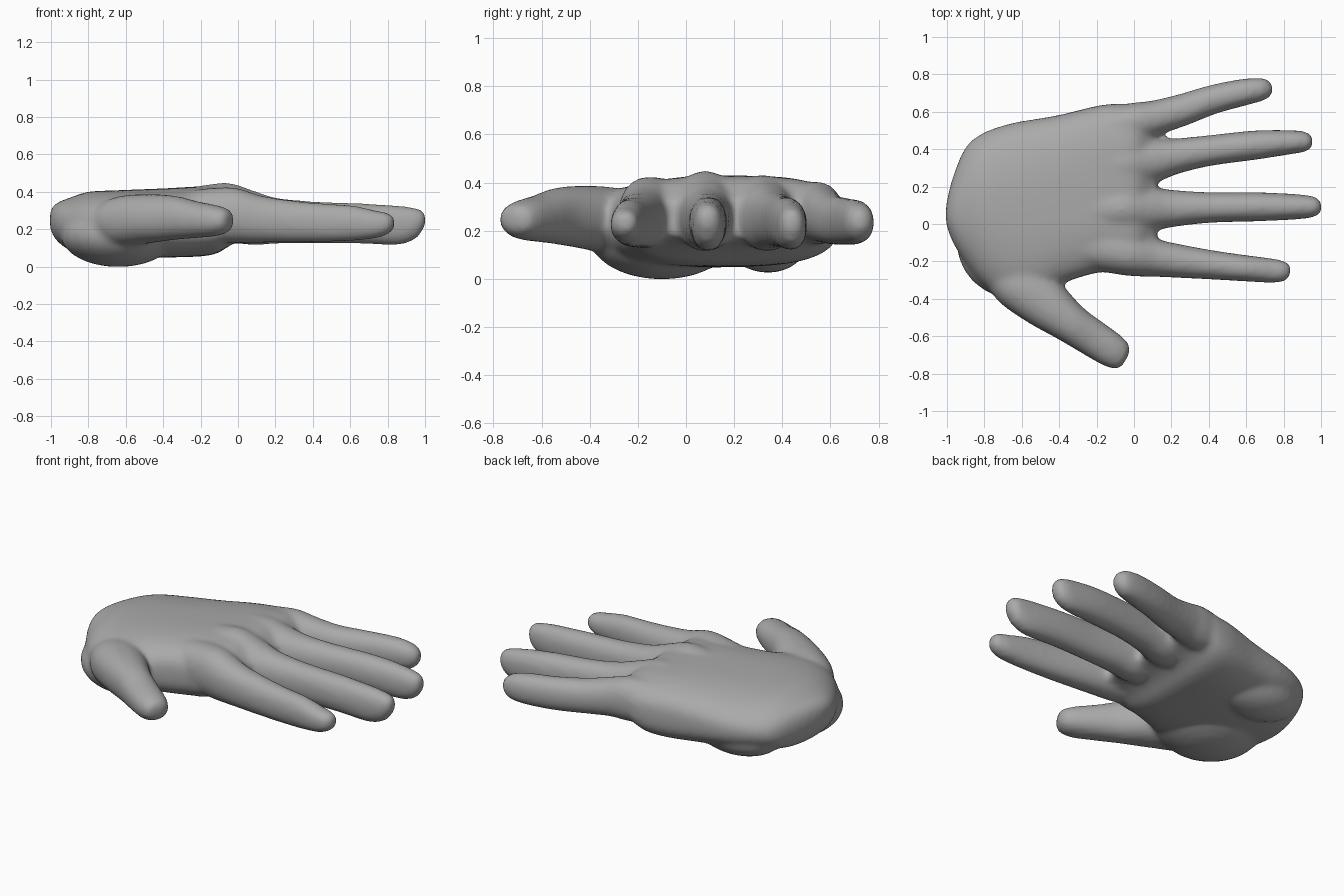
import bpy, bmesh, math
from mathutils import Vector

skin = bpy.data.materials.new("grey")
skin.diffuse_color = (0.4, 0.4, 0.4, 1)
bm = bmesh.new()


def spline(a, b, c, d, t):
    return 0.5 * (2*b + (c - a)*t + (2*a - 5*b + 4*c - d)*t*t + (3*b - a - 3*c + d)*t**3)


def tube(stations, sides=28, steps=4, palm=False):
    """Closed loft through stations of (x, y, z, half width, half height)."""
    st = [stations[0]] + stations + [stations[-1]]
    path = []
    for i in range(1, len(st) - 2):
        for k in range(steps):
            path.append([spline(*v, k / steps) for v in zip(*st[i-1:i+3])])
    path.append(list(stations[-1]))
    rings = []
    for i, (x, y, z, w, h) in enumerate(path):
        a, b = path[max(i-1, 0)], path[min(i+1, len(path)-1)]
        if palm:   # round at the heel, boxier towards the knuckles
            d, power = Vector((1, 0)), 2.1 + 0.9 * min(max((x + .8) / .5, 0), 1)
        else:      # slight extra depth makes up for the later softening
            d, power = Vector((b[0]-a[0], b[1]-a[1])).normalized(), 2.2
            z, h = z - .004, h + .006
        ring = []
        for j in range(sides):
            t = math.tau * j / sides
            c, s = math.cos(t), math.sin(t)
            u = w * math.copysign(abs(c) ** (2/power), c)
            v = h * math.copysign(abs(s) ** (2/power), s)
            ring.append(bm.verts.new((x - d.y*u, y + d.x*u, z + v)))
        rings.append(ring)
    for r, q in zip(rings, rings[1:]):
        for j in range(sides):
            k = (j + 1) % sides
            bm.faces.new((r[j], r[k], q[k], q[j]))
    bm.faces.new(rings[0][::-1])
    bm.faces.new(rings[-1])


def pad(centre, size):
    """Rounded swelling of flesh."""
    made = bmesh.ops.create_uvsphere(bm, u_segments=24, v_segments=14, radius=1)
    for v in made["verts"]:
        v.co = Vector([c + p*s for c, p, s in zip(centre, v.co, size)])


# palm and heel of the hand
tube([(-1.005, .05, .25, .05, .05), (-.97, .075, .24, .17, .10), (-.9, .10, .228, .31, .14),
      (-.8, .08, .232, .41, .168), (-.65, .06, .23, .48, .178), (-.5, .09, .231, .475, .183),
      (-.38, .135, .234, .452, .185), (-.2, .185, .242, .446, .187), (-.11, .19, .25, .452, .178),
      (-.04, .19, .27, .452, .155), (.02, .19, .275, .44, .135), (.08, .185, .26, .40, .105),
      (.12, .16, .25, .32, .08)], sides=48, palm=True)
# thumb-side and little-finger-side pads
pad((-.64, -.1, .17), (.31, .30, .172))
pad((-.6, .34, .16), (.28, .17, .135))

# index finger
tube([(-.3, -.1, .28, .13, .12), (-.12, -.135, .28, .128, .14), (0, -.165, .277, .115, .14),
      (.15, -.187, .255, .097, .117), (.4, -.217, .24, .079, .10), (.6, -.237, .237, .07, .09),
      (.74, -.25, .23, .065, .068), (.81, -.254, .235, .052, .047), (.835, -.257, .238, .027, .022)])
# middle finger
tube([(-.3, .08, .30, .12, .11), (-.07, .08, .30, .12, .147), (.08, .08, .265, .12, .14),
      (.2, .083, .25, .1, .117), (.4, .088, .24, .082, .107), (.65, .092, .235, .078, .102),
      (.85, .092, .225, .069, .1), (.95, .092, .235, .058, .077), (.985, .09, .25, .044, .047),
      (1.003, .09, .255, .024, .022)])
# ring finger
tube([(-.3, .29, .285, .12, .12), (-.05, .32, .285, .12, .145), (.09, .337, .26, .118, .135),
      (.22, .362, .25, .095, .112), (.4, .392, .243, .082, .102), (.65, .422, .235, .078, .1),
      (.83, .437, .222, .065, .092), (.91, .44, .225, .055, .072), (.94, .44, .235, .042, .047),
      (.956, .44, .24, .022, .022)])
# little finger
tube([(-.3, .46, .275, .12, .11), (-.02, .54, .277, .105, .125), (.1, .565, .27, .094, .11),
      (.25, .607, .25, .086, .097), (.42, .665, .242, .078, .092), (.58, .703, .24, .072, .087),
      (.68, .72, .238, .062, .072), (.72, .724, .24, .047, .047), (.74, .726, .243, .024, .022)])
# thumb
tube([(-.73, -.2, .235, .12, .09), (-.62, -.3, .245, .155, .13), (-.48, -.42, .26, .138, .125),
      (-.34, -.53, .265, .108, .112), (-.22, -.61, .255, .1, .092), (-.12, -.675, .25, .093, .077),
      (-.065, -.712, .25, .075, .057), (-.043, -.725, .255, .04, .028)])

mesh = bpy.data.meshes.new("hand")
bmesh.ops.recalc_face_normals(bm, faces=bm.faces)
bm.to_mesh(mesh)
bm.free()
hand = bpy.data.objects.new("hand", mesh)
bpy.context.collection.objects.link(hand)
mesh.materials.append(skin)

# fuse the parts into one skin and soften the joins
fuse = hand.modifiers.new("fuse", "REMESH")
fuse.mode = "VOXEL"
fuse.voxel_size = 0.016
fuse.use_smooth_shade = True
soft = hand.modifiers.new("soften", "SMOOTH")
soft.factor = 0.5
soft.iterations = 10
